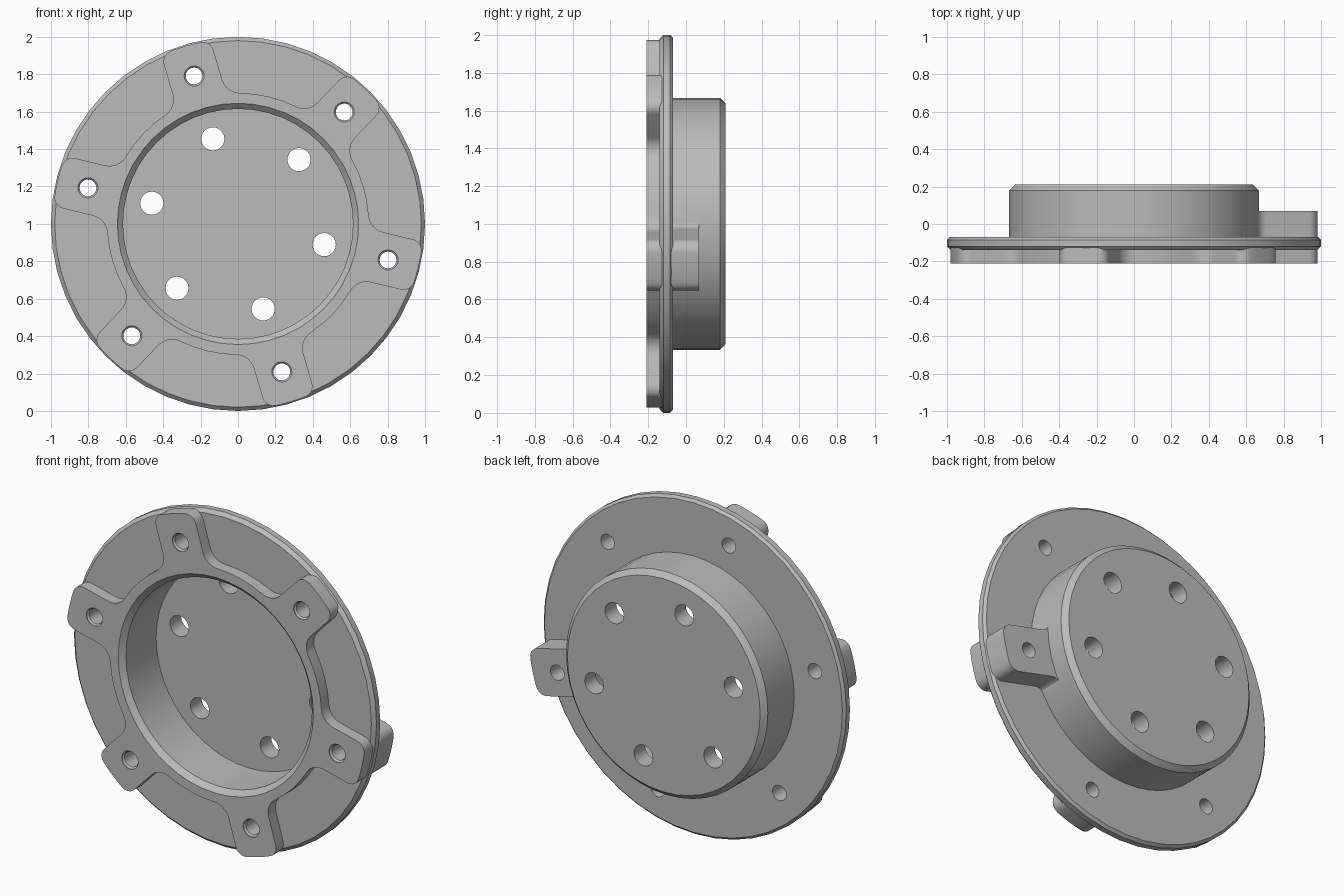
import bpy, bmesh
from math import sin, cos, pi, sqrt, atan2, radians
from mathutils import Matrix, Vector

if "Cube" in bpy.data.objects:
    bpy.data.objects.remove(bpy.data.objects["Cube"])

SEG = 48                      # sides of the large round parts
TILT = radians(-13.5)         # direction of the first lug
LUG_W, LUG_TIP, LUG_ROUND = 0.138, 0.992, 0.06

grey = bpy.data.materials.new("plain_grey")
grey.diffuse_color = (0.5, 0.5, 0.5, 1)
grey.use_nodes = True
grey.node_tree.nodes["Principled BSDF"].inputs["Base Color"].default_value = grey.diffuse_color


def finish(bm, name):
    bmesh.ops.remove_doubles(bm, verts=bm.verts, dist=1e-5)
    bmesh.ops.recalc_face_normals(bm, faces=bm.faces)
    mesh = bpy.data.meshes.new(name)
    bm.to_mesh(mesh)
    bm.free()
    mesh.materials.append(grey)
    ob = bpy.data.objects.new(name, mesh)
    bpy.context.collection.objects.link(ob)
    return ob


def lathe(name, profile, seg=SEG, centre=(0, 1)):
    """Turn a (radius, y) profile round a front-to-back axis."""
    bm = bmesh.new()
    vs = [bm.verts.new((r, y, 0)) for r, y in profile]
    es = [bm.edges.new(p) for p in zip(vs, vs[1:])]
    bmesh.ops.spin(bm, geom=vs + es, cent=(0, 0, 0), axis=(0, 1, 0),
                   angle=2 * pi, steps=seg, use_merge=True)
    bmesh.ops.translate(bm, verts=bm.verts, vec=(centre[0], 0, centre[1]))
    return finish(bm, name)


def extrude(name, outline, y0, y1):
    """Extrude an (x, z) outline from y0 to y1."""
    bm = bmesh.new()
    face = bm.faces.new([bm.verts.new((x, y0, z + 1)) for x, z in outline])
    new = bmesh.ops.extrude_face_region(bm, geom=[face])["geom"]
    bmesh.ops.translate(bm, verts=[v for v in new if isinstance(v, bmesh.types.BMVert)],
                        vec=(0, y1 - y0, 0))
    return finish(bm, name)


def arc(cx, cy, r, a0, a1, n):
    return [(cx + r * cos(a0 + (a1 - a0) * i / n), cy + r * sin(a0 + (a1 - a0) * i / n))
            for i in range(n + 1)]


def lug_outline(ring, fillet):
    """Lug pointing along +x, blended into a round of radius ring."""
    w, c = LUG_W, LUG_ROUND
    fy = w + fillet
    fx = sqrt((ring + fillet) ** 2 - fy ** 2)
    base = atan2(fy, fx)
    ty = w - c
    tx = sqrt((LUG_TIP - c) ** 2 - ty ** 2)
    tip = atan2(ty, tx)
    upper = arc(fx, fy, fillet, pi + base, 1.5 * pi, 6)
    upper += arc(tx, ty, c, pi / 2, tip, 5)
    upper += arc(0, 0, LUG_TIP, tip, 0, 2)[1:]
    lower = [(x, -y) for x, y in reversed(upper[:-1])]
    return list(reversed(upper + lower)), base


def turn(points, a):
    return [(x * cos(a) - y * sin(a), x * sin(a) + y * cos(a)) for x, y in points]


def combine(target, other, operation):
    mod = target.modifiers.new(operation.lower(), "BOOLEAN")
    mod.object, mod.operation, mod.solver = other, operation, "EXACT"
    bpy.context.view_layer.objects.active = target
    bpy.ops.object.modifier_apply(modifier=mod.name)
    bpy.data.objects.remove(other)


# Flange with bevelled rim and the round hub behind it
body = lathe("flanged_hub", [(0, -0.14), (0.98, -0.14), (1, -0.12), (1, -0.085), (0.985, -0.07),
                             (0.667, -0.07), (0.667, 0.18), (0.637, 0.21), (0, 0.21)])

# Raised front ring with six lugs
lug, base = lug_outline(0.70, 0.10)
star = []
for i in range(6):
    a = TILT + i * pi / 3
    star += turn(lug, a)
    star += turn(arc(0, 0, 0.70, base, pi / 3 - base, 4)[1:-1], a)
combine(body, extrude("raised_ring", star, -0.21, -0.10), "UNION")

# Thick lug behind the flange, joined to the hub
back_lug, _ = lug_outline(0.66, 0.06)
combine(body, extrude("back_lug", turn(back_lug + [(0.5, 0)], TILT), -0.10, 0.07), "UNION")

# Hollow front with bevelled mouth
combine(body, lathe("hollow", [(0, 0.105), (0.615, 0.105), (0.615, -0.18),
                               (0.655, -0.22), (0, -0.22)]), "DIFFERENCE")

# Holes through the lugs and the hub floor
for i in range(6):
    a = TILT + i * pi / 3
    d = Vector((cos(a), sin(a)))
    p, q = d * 0.825, d * 0.474
    combine(body, lathe("lug_hole", [(0, -0.3), (0.054, -0.3), (0.054, -0.205), (0.045, -0.196),
                                     (0.045, 0.3), (0, 0.3)], 20, (p.x, p.y + 1)), "DIFFERENCE")
    combine(body, lathe("floor_hole", [(0, 0), (0.062, 0), (0.062, 0.3), (0, 0.3)],
                        24, (q.x, q.y + 1)), "DIFFERENCE")

body.select_set(True)
bpy.context.view_layer.objects.active = body
bpy.ops.object.shade_smooth_by_angle(angle=radians(20))
